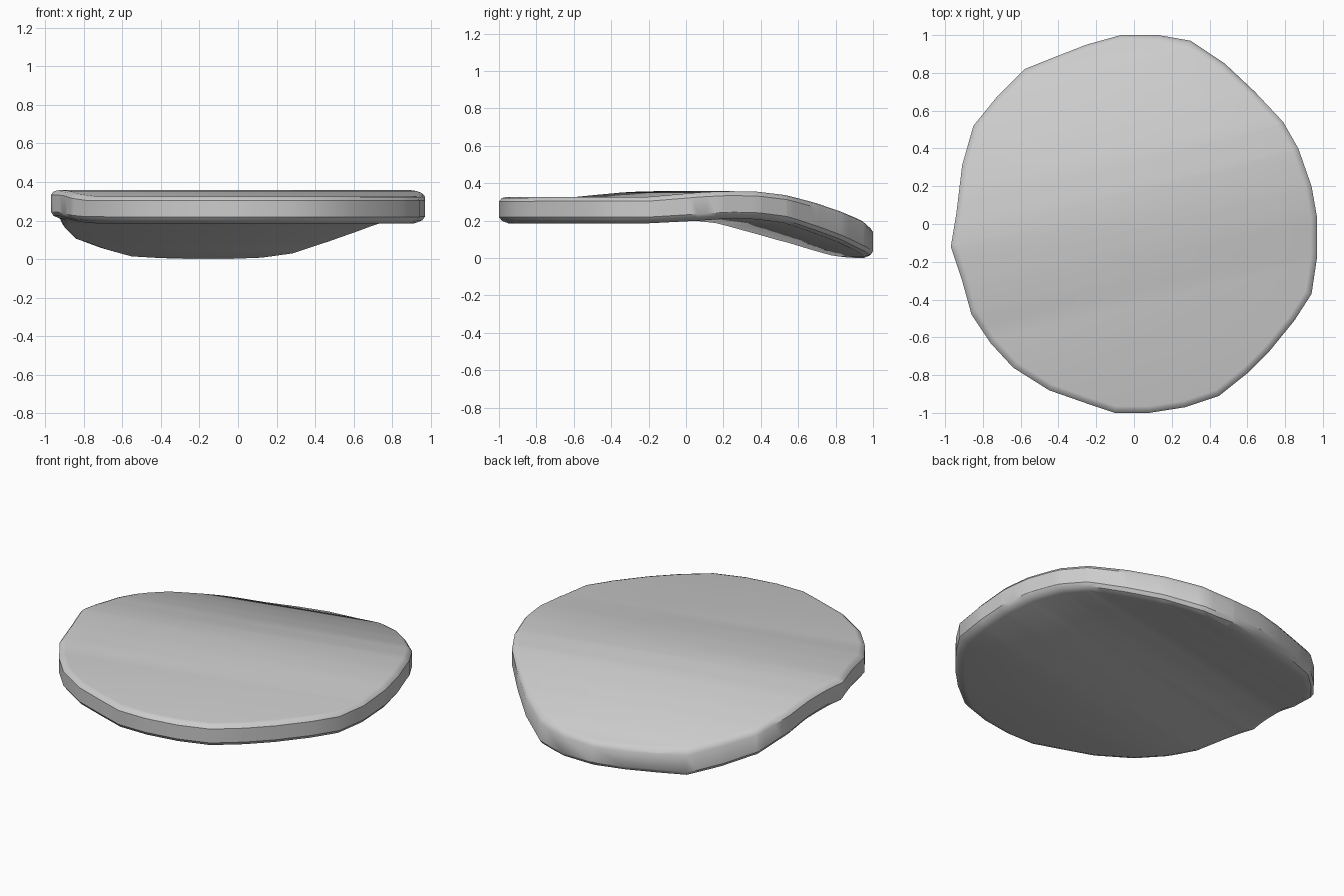
import bpy, bmesh
from mathutils import Vector

if "Cube" in bpy.data.objects:
    bpy.data.objects.remove(bpy.data.objects["Cube"])

# Irregular hand-cut outline seen from above
OUTLINE = [(-.07, 1), (.13, 1), (.30, .97), (.48, .85), (.64, .70), (.79, .54),
           (.87, .40), (.94, .20), (.97, .03), (.97, -.17), (.94, -.37), (.85, -.51),
           (.72, -.67), (.60, -.79), (.45, -.91), (.27, -.97), (.08, -1), (-.10, -1),
           (-.25, -.95), (-.45, -.88), (-.64, -.76), (-.76, -.63), (-.86, -.48),
           (-.91, -.30), (-.97, -.12), (-.94, .06), (-.91, .31), (-.85, .52),
           (-.72, .68), (-.58, .82), (-.43, .88), (-.25, .95)]

# Bend profile along a slightly turned axis: distance, bottom z, top z
BEND = Vector((-.22, .975, 0)).normalized()
PROFILE = [(-1.1, .19, .33), (-.4, .19, .332), (-.12, .205, .357), (.02, .215, .362),
           (.18, .212, .36), (.36, .19, .34), (.54, .137, .30), (.70, .087, .255),
           (.84, .033, .21), (.92, .005, .175), (1.1, 0, .135)]

# Rim cross-section: outline scale, height fraction from bottom to top
RIM = [(.95, 0), (.985, .10), (1, .24), (1, .84), (.985, .96), (.965, 1)]


def surface(s):
    for (a, lo, hi), (b, lo2, hi2) in zip(PROFILE, PROFILE[1:]):
        if s <= b:
            t = (s - a) / (b - a)
            return lo + (lo2 - lo) * t, hi + (hi2 - hi) * t
    return PROFILE[-1][1:]


bm = bmesh.new()

# Flat slab with rounded rim
rings = [[bm.verts.new((x * k, y * k, h)) for x, y in OUTLINE] for k, h in RIM]
n = len(OUTLINE)
for lower, upper in zip(rings, rings[1:]):
    for i in range(n):
        j = (i + 1) % n
        bm.faces.new((lower[i], lower[j], upper[j], upper[i]))
bm.faces.new(reversed(rings[0]))
bm.faces.new(rings[-1])

# Cut across the bend, then drop the slab onto the bend profile
for k in range(-8, 20):
    bmesh.ops.bisect_plane(bm, geom=bm.verts[:] + bm.edges[:] + bm.faces[:],
                           plane_co=BEND * (k * .05), plane_no=BEND)
for v in bm.verts:
    lo, hi = surface(v.co.dot(BEND))
    v.co.z = lo + (hi - lo) * v.co.z
low = min(v.co.z for v in bm.verts)
for v in bm.verts:
    v.co.z -= low
bmesh.ops.recalc_face_normals(bm, faces=bm.faces[:])

mesh = bpy.data.meshes.new("curved_slab")
bm.to_mesh(mesh)
bm.free()
slab = bpy.data.objects.new("curved_slab", mesh)
bpy.context.collection.objects.link(slab)

# Smooth faces, crisp rim
bpy.context.view_layer.objects.active = slab
slab.select_set(True)
bpy.ops.object.shade_smooth_by_angle(angle=.6)
